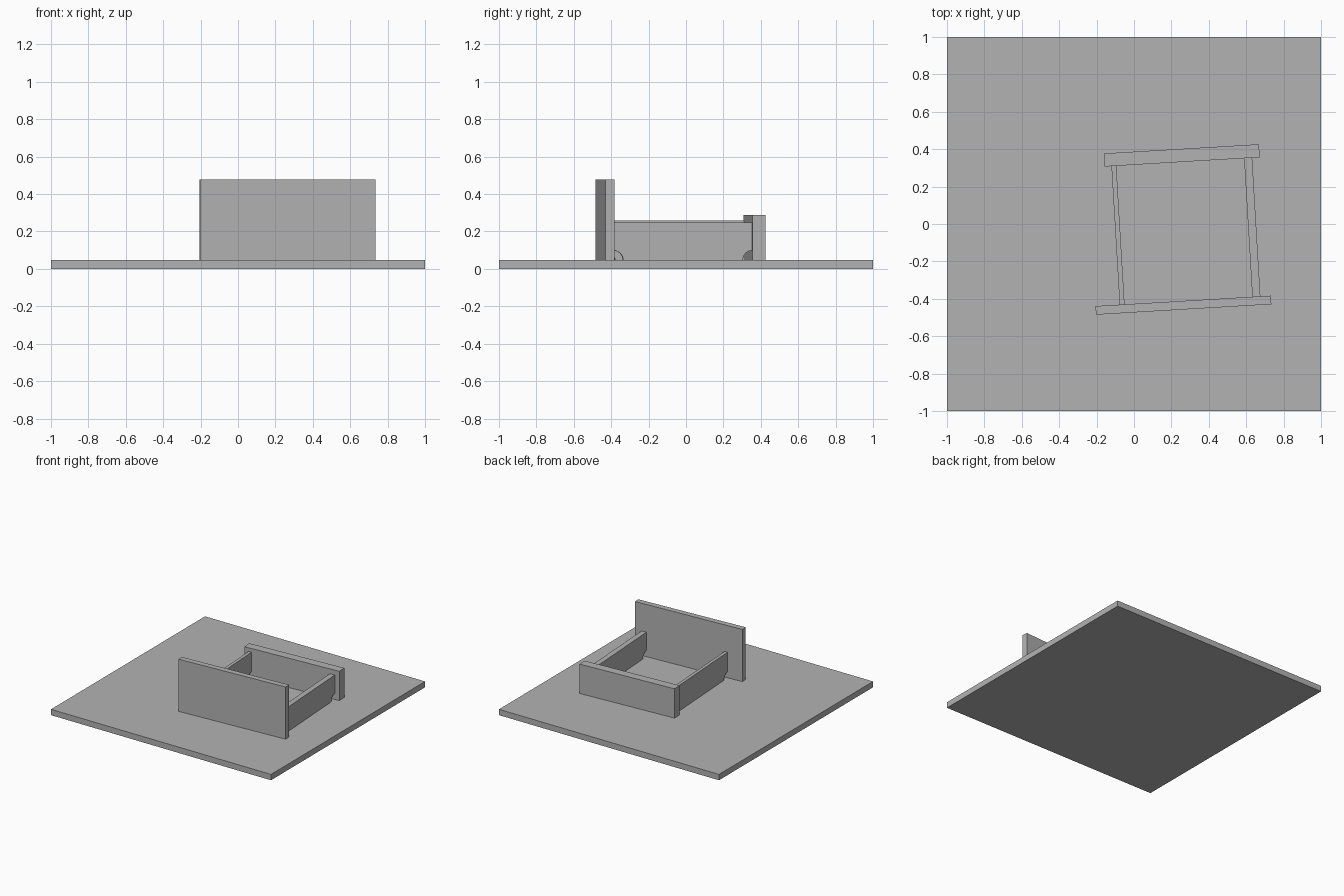
import bpy, bmesh
from math import radians, sin, cos, pi
from mathutils import Matrix

cube = bpy.data.objects.get("Cube")
if cube:
    bpy.data.objects.remove(cube, do_unlink=True)

grey = bpy.data.materials.new("plain grey")
grey.use_nodes = True
colour = (0.45, 0.45, 0.45, 1)
grey.diffuse_color = colour
grey.node_tree.nodes["Principled BSDF"].inputs["Base Color"].default_value = colour

FLOOR = 0.048                                   # top of the ground slab
TURN = Matrix.Rotation(radians(3.4), 4, "Z")    # frame sits slightly turned


def prism(name, outline, depth, matrix):
    """Extrude a (y, z) outline by depth along x, centred on x = 0."""
    bm = bmesh.new()
    face = bm.faces.new([bm.verts.new((-depth / 2, y, z)) for y, z in outline])
    new = bmesh.ops.extrude_face_region(bm, geom=[face])["geom"]
    verts = [v for v in new if isinstance(v, bmesh.types.BMVert)]
    bmesh.ops.translate(bm, vec=(depth, 0, 0), verts=verts)
    bmesh.ops.recalc_face_normals(bm, faces=bm.faces)
    mesh = bpy.data.meshes.new(name)
    bm.to_mesh(mesh)
    bm.free()
    mesh.materials.append(grey)
    obj = bpy.data.objects.new(name, mesh)
    obj.matrix_world = matrix
    bpy.context.collection.objects.link(obj)


def board(name, x, y, width, thick, bottom, top, turn=TURN):
    h = thick / 2
    outline = [(-h, bottom), (h, bottom), (h, top), (-h, top)]
    prism(name, outline, width, turn @ Matrix.Translation((x, y, 0)))


def rail(name, x, thick, top, front=-0.426, back=0.316, r=0.05, steps=12):
    """Side rail with a rounded notch at the foot of each end."""
    arc = [(r * sin(pi / 2 * i / steps), FLOOR + r * cos(pi / 2 * i / steps))
           for i in range(steps + 1)]
    outline = [(front, top)]
    outline += [(front + y, z) for y, z in arc]
    outline += [(back - y, z) for y, z in reversed(arc)]
    outline.append((back, top))
    prism(name, outline, thick, TURN @ Matrix.Translation((x, 0, 0)))


# Ground slab
board("ground_slab", 0, 0, 2, 2, 0, FLOOR, Matrix.Identity(4))

# Tall front board and low back board
board("front_board", 0.238, -0.449, 0.939, 0.046, FLOOR, 0.477)
board("back_board", 0.277, 0.351, 0.83, 0.07, FLOOR, 0.289)

# Side rails between the boards
rail("right_rail", -0.089, 0.026, 0.259)
rail("left_rail", 0.63, 0.043, 0.249)
